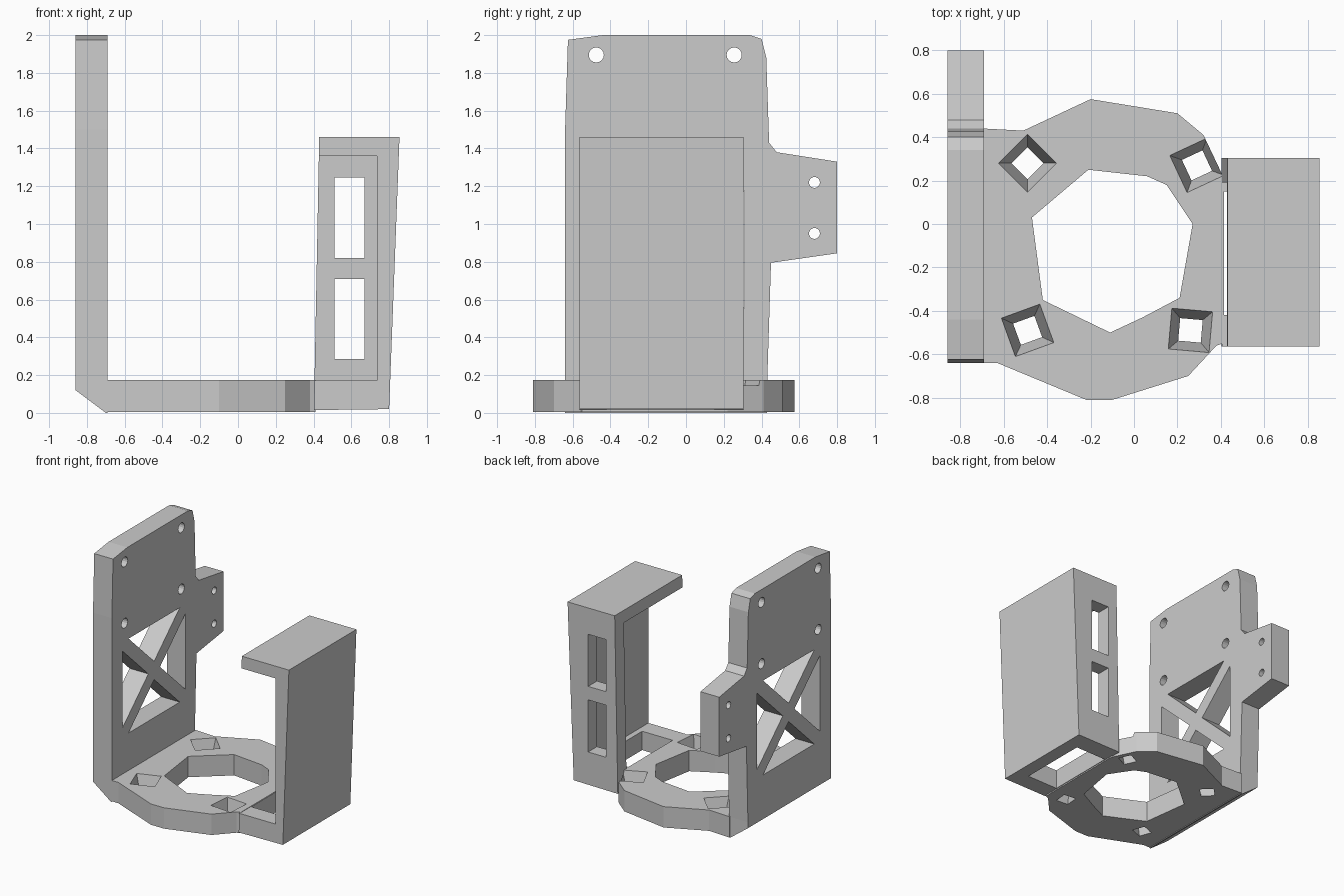
import bpy, bmesh, math
from mathutils import Matrix, Vector

cube = bpy.data.objects.get("Cube")
if cube:
    bpy.data.objects.remove(cube, do_unlink=True)

gray = bpy.data.materials.new("plain_gray")
gray.use_nodes = True
gray.diffuse_color = (0.6, 0.6, 0.6, 1)
gray.node_tree.nodes["Principled BSDF"].inputs["Base Color"].default_value = (0.6, 0.6, 0.6, 1)


def add_object(name, bm):
    bmesh.ops.recalc_face_normals(bm, faces=bm.faces[:])
    mesh = bpy.data.meshes.new(name)
    bm.to_mesh(mesh)
    bm.free()
    mesh.materials.append(gray)
    obj = bpy.data.objects.new(name, mesh)
    bpy.context.collection.objects.link(obj)
    return obj


def prism(name, outline, axis, lo, hi):
    """Extrude a 2D outline along one axis from lo to hi."""
    place = {"x": lambda u, v, d: (d, u, v),
             "y": lambda u, v, d: (u, d, v),
             "z": lambda u, v, d: (u, v, d)}[axis]
    bm = bmesh.new()
    face = bm.faces.new([bm.verts.new(place(u, v, lo)) for u, v in outline])
    out = bmesh.ops.extrude_face_region(bm, geom=[face])
    verts = [g for g in out["geom"] if isinstance(g, bmesh.types.BMVert)]
    bmesh.ops.translate(bm, verts=verts, vec=Vector(place(0, 0, hi - lo)))
    return add_object(name, bm)


def rect(u0, u1, v0, v1):
    return [(u0, v0), (u1, v0), (u1, v1), (u0, v1)]


def circle(u, v, r, n=16):
    return [(u + r * math.cos(math.tau * i / n), v + r * math.sin(math.tau * i / n))
            for i in range(n)]


def cut(obj, cutter):
    mod = obj.modifiers.new("cut", "BOOLEAN")
    mod.operation = "DIFFERENCE"
    mod.solver = "EXACT"
    mod.object = cutter
    bpy.context.view_layer.objects.active = obj
    bpy.ops.object.modifier_apply(modifier=mod.name)
    bpy.data.objects.remove(cutter, do_unlink=True)


# Base ring with a large faceted opening
base = prism("base_ring", [
    (-0.70, -0.64), (-0.63, -0.64), (-0.22, -0.81), (-0.10, -0.81), (0.25, -0.70),
    (0.38, -0.56), (0.41, -0.55), (0.41, 0.22), (0.32, 0.41), (0.20, 0.51),
    (-0.20, 0.575), (-0.51, 0.43), (-0.70, 0.44)], "z", 0.005, 0.175)
cut(base, prism("opening", [
    (-0.47, 0.03), (-0.21, 0.25), (0.06, 0.22), (0.15, 0.18), (0.27, 0.0),
    (0.21, -0.34), (0.04, -0.43), (-0.11, -0.50), (-0.42, -0.35)], "z", -1, 1))

# Four-sided sunken screw holes in the ring
for x, y, turn in [(-0.49, 0.28, 0), (0.29, 0.27, -20), (-0.49, -0.49, -25), (0.26, -0.49, 40)]:
    bm = bmesh.new()
    bmesh.ops.create_cone(bm, cap_ends=True, segments=4, radius1=0.065, radius2=0.135, depth=0.2,
                          matrix=Matrix.Translation((x, y, 0.08))
                          @ Matrix.Rotation(math.radians(turn), 4, "Z"))
    cut(base, add_object("sunken_hole", bm))

# Tall mounting plate with a side tab
plate = prism("mounting_plate", [
    (-0.64, 0.0), (-0.64, 1.5), (-0.625, 1.975), (-0.44, 2.0), (0.34, 2.0), (0.40, 1.98),
    (0.425, 1.88), (0.44, 1.43), (0.48, 1.38), (0.80, 1.33), (0.80, 0.845), (0.45, 0.795),
    (0.43, 0.17), (0.43, 0.0)], "x", -0.86, -0.69)
cut(plate, prism("lower_chamfer", [(-0.90, 0.15), (-0.70, 0.0), (-0.70, -0.1), (-0.90, -0.1)],
                 "y", -1, 1))

# Screw holes in the plate and tab
holes = [(y, z, 0.04) for y in (-0.475, 0.255) for z in (1.395, 1.895)]
holes += [(0.68, z, 0.029) for z in (0.95, 1.22)]
for y, z, r in holes:
    cut(plate, prism("screw_hole", circle(y, z, r), "x", -1, -0.5))

# Cross-braced window: four triangles leave an X of bars
y0, y1, z0, z1 = -0.50, 0.31, 0.48, 1.25
yc, zc, gap = (y0 + y1) / 2, (z0 + z1) / 2, 0.075
for triangle in [
        [(y0 + gap, z0), (y1 - gap, z0), (yc, zc - gap)],
        [(y0 + gap, z1), (y1 - gap, z1), (yc, zc + gap)],
        [(y0, z0 + gap), (y0, z1 - gap), (yc - gap, zc)],
        [(y1, z0 + gap), (y1, z1 - gap), (yc + gap, zc)]]:
    cut(plate, prism("brace_gap", triangle, "x", -1, -0.5))

# Leaning holder, open at the front and inner side
holder = prism("side_holder", [(0.402, 0.015), (0.80, 0.02), (0.855, 1.46), (0.43, 1.46)],
               "y", -0.565, 0.305)
cut(holder, prism("holder_space", rect(0.2, 0.735, 0.172, 1.36), "y", -1, 0.19))
cut(holder, prism("floor_slot", rect(0.415, 0.69, -0.42, 0.15), "z", -0.5, 0.5))
for low, high in [(0.285, 0.71), (0.82, 1.245)]:
    cut(holder, prism("back_window", rect(0.51, 0.67, low, high), "y", 0, 1))
